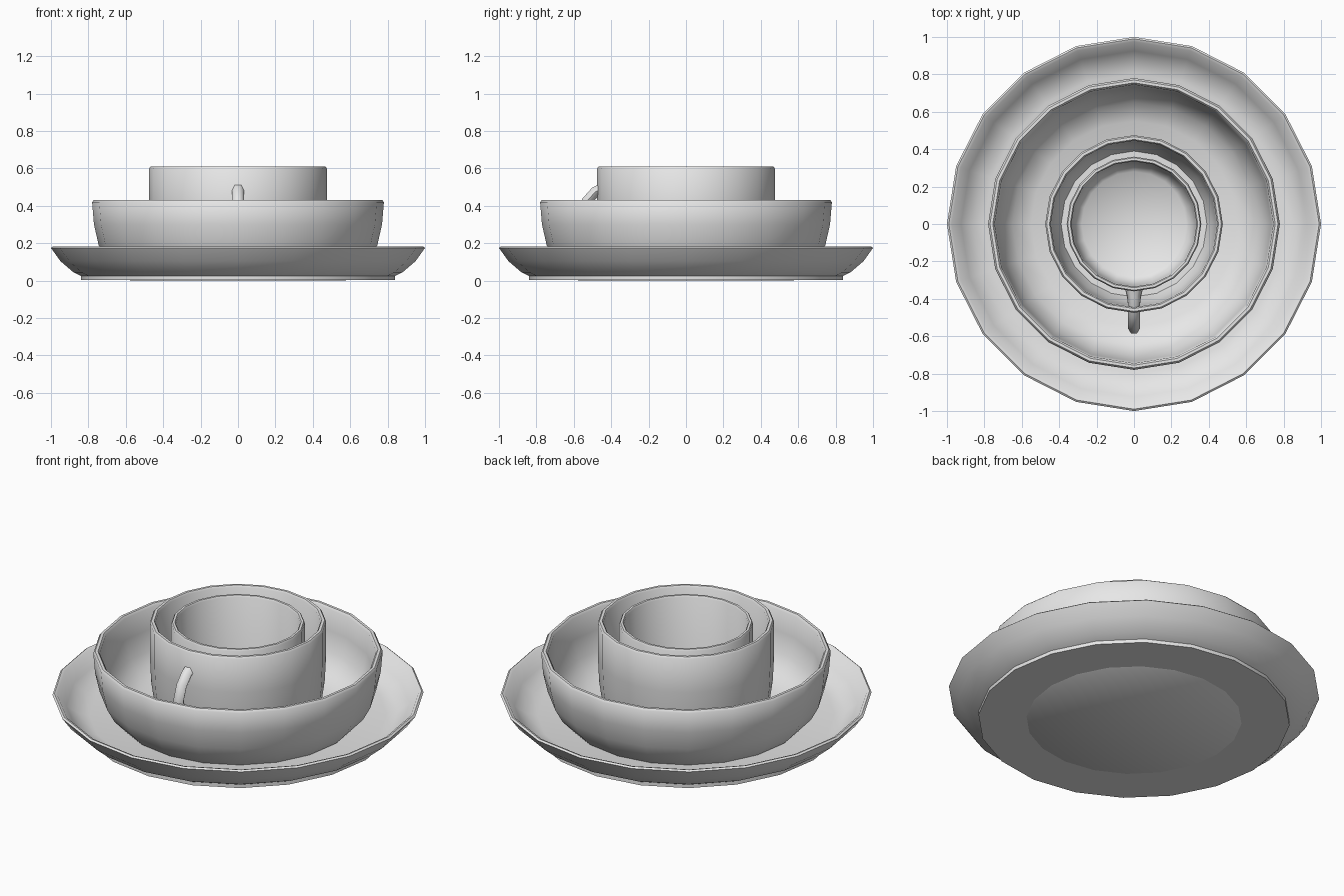
import bpy, bmesh, math

cube = bpy.data.objects.get("Cube")
if cube:
    bpy.data.objects.remove(cube, do_unlink=True)

SIDES = 20

# One plain glaze for all the crockery
glaze = bpy.data.materials.new("light_grey_glaze")
glaze.use_nodes = True
colour = (0.8, 0.8, 0.8, 1)
glaze.diffuse_color = colour
glaze.node_tree.nodes["Principled BSDF"].inputs["Base Color"].default_value = colour


def smooth(obj, angle):
    bpy.ops.object.select_all(action='DESELECT')
    obj.select_set(True)
    bpy.context.view_layer.objects.active = obj
    bpy.ops.object.shade_smooth_by_angle(angle=math.radians(angle))


def lathe(name, profile):
    """Turn a closed (radius, height) profile around the z axis."""
    bm = bmesh.new()
    verts = [bm.verts.new((r, 0, z)) for r, z in profile]
    edges = [bm.edges.new(pair) for pair in zip(verts, verts[1:])]
    bmesh.ops.spin(bm, geom=verts + edges, cent=(0, 0, 0), axis=(0, 0, 1),
                   angle=math.tau, steps=SIDES)
    bmesh.ops.remove_doubles(bm, verts=bm.verts, dist=0.0005)
    bmesh.ops.recalc_face_normals(bm, faces=bm.faces)
    mesh = bpy.data.meshes.new(name)
    bm.to_mesh(mesh)
    bm.free()
    mesh.materials.append(glaze)
    obj = bpy.data.objects.new(name, mesh)
    bpy.context.collection.objects.link(obj)
    smooth(obj, 50)
    return obj


# Wide plate with a low foot
lathe("plate", [
    (0, 0.004), (0.84, 0.004), (0.84, 0.025), (0.88, 0.045), (0.95, 0.105),
    (1.0, 0.175), (0.99, 0.183), (0.975, 0.178), (0.925, 0.11),
    (0.86, 0.065), (0.80, 0.05), (0, 0.045)])

# Bowl standing in the plate
lathe("bowl", [
    (0, 0), (0.575, 0), (0.65, 0.055), (0.705, 0.115), (0.745, 0.19),
    (0.77, 0.3), (0.78, 0.42), (0.77, 0.432), (0.755, 0.432), (0.745, 0.42),
    (0.735, 0.3), (0.705, 0.19), (0.65, 0.11), (0.55, 0.06), (0, 0.05)])

# Outer cup standing in the bowl
lathe("outer_cup", [
    (0, 0.01), (0.38, 0.01), (0.425, 0.05), (0.45, 0.12), (0.468, 0.25),
    (0.475, 0.4), (0.475, 0.6), (0.467, 0.61), (0.452, 0.61), (0.445, 0.6),
    (0.44, 0.25), (0.42, 0.12), (0.39, 0.06), (0, 0.05)])

# Mug nested in the outer cup
lathe("mug", [
    (0, 0.02), (0.31, 0.02), (0.34, 0.06), (0.36, 0.15), (0.36, 0.592),
    (0.354, 0.602), (0.341, 0.602), (0.335, 0.592), (0.33, 0.15),
    (0.31, 0.09), (0.28, 0.06), (0, 0.055)])

# Mug handle: a bent tube flaring where it meets the wall
path = [(-0.345, 0.51, 1.5), (-0.385, 0.51, 1.15), (-0.43, 0.505, 1),
        (-0.485, 0.475, 1), (-0.53, 0.425, 1), (-0.558, 0.35, 1),
        (-0.55, 0.27, 1), (-0.515, 0.2, 1), (-0.45, 0.15, 1),
        (-0.39, 0.135, 1.15), (-0.345, 0.135, 1.5)]
curve = bpy.data.curves.new("mug_handle", 'CURVE')
curve.dimensions = '3D'
curve.bevel_depth = 0.032
curve.bevel_resolution = 1
curve.use_fill_caps = True
spline = curve.splines.new('POLY')
spline.points.add(len(path) - 1)
for point, (y, z, flare) in zip(spline.points, path):
    point.co = (0, y, z, 1)
    point.radius = flare
tube = bpy.data.objects.new("mug_handle_path", curve)
bpy.context.collection.objects.link(tube)
bpy.context.view_layer.update()
handle_mesh = bpy.data.meshes.new_from_object(
    tube.evaluated_get(bpy.context.evaluated_depsgraph_get()))
bpy.data.objects.remove(tube, do_unlink=True)
handle_mesh.materials.clear()
handle_mesh.materials.append(glaze)
handle = bpy.data.objects.new("mug_handle", handle_mesh)
bpy.context.collection.objects.link(handle)
smooth(handle, 60)
